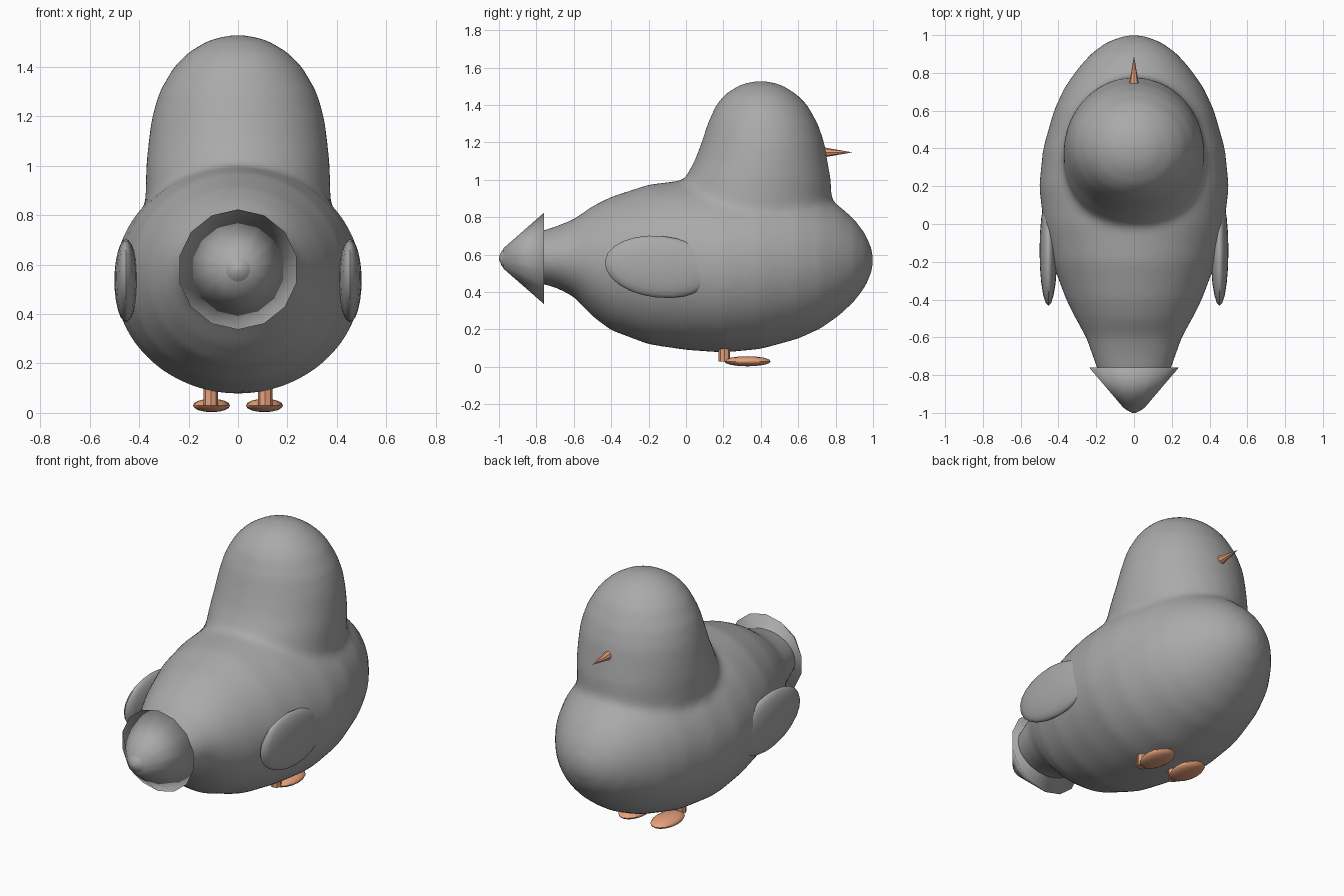
import bpy, bmesh, math
from mathutils import Matrix, Vector

if "Cube" in bpy.data.objects:
    bpy.data.objects.remove(bpy.data.objects["Cube"])


def material(name, color):
    m = bpy.data.materials.new(name)
    m.diffuse_color = (*color, 1)
    m.use_nodes = True
    m.node_tree.nodes["Principled BSDF"].inputs["Base Color"].default_value = m.diffuse_color
    return m


GREY = material("feather grey", (0.4, 0.4, 0.4))
ORANGE = material("soft orange", (0.8, 0.36, 0.2))


def finish(name, bm, mat, smooth=True, angle=60):
    me = bpy.data.meshes.new(name)
    bm.to_mesh(me)
    bm.free()
    ob = bpy.data.objects.new(name, me)
    bpy.context.collection.objects.link(ob)
    me.materials.append(mat)
    if smooth:
        bpy.ops.object.select_all(action='DESELECT')
        bpy.context.view_layer.objects.active = ob
        ob.select_set(True)
        bpy.ops.object.shade_smooth_by_angle(angle=math.radians(angle))
    return ob


def loft(bm, rings, n=48):
    """Skin ellipses given as (centre, axis_a, axis_b) and cap both ends."""
    loops = []
    for c, a, b in rings:
        loops.append([bm.verts.new(Vector(c) + math.cos(2 * math.pi * i / n) * Vector(a)
                                   + math.sin(2 * math.pi * i / n) * Vector(b)) for i in range(n)])
    for p, q in zip(loops, loops[1:]):
        for i in range(n):
            j = (i + 1) % n
            bm.faces.new((p[i], p[j], q[j], q[i]))
    bm.faces.new(loops[0][::-1])
    bm.faces.new(loops[-1])


def ellipsoid(name, centre, radii, mat, segs, rings, turn=0):
    bm = bmesh.new()
    bmesh.ops.create_uvsphere(bm, u_segments=segs, v_segments=rings, radius=1)
    bm.transform(Matrix.Translation(centre) @ Matrix.Rotation(turn, 4, 'X')
                 @ Matrix.Diagonal((*radii, 1)))
    return finish(name, bm, mat)


def cone(name, centre, r1, r2, depth, segs, mat, rot, smooth=True, flip=False, angle=60):
    bm = bmesh.new()
    bmesh.ops.create_cone(bm, cap_ends=True, segments=segs, radius1=r1, radius2=r2, depth=depth)
    bm.transform(Matrix.Translation(centre) @ Matrix.Rotation(rot, 4, 'X'))
    if flip:
        bmesh.ops.reverse_faces(bm, faces=bm.faces)
    return finish(name, bm, mat, smooth, angle)


# Body: sections along y (y, bottom, top, half width)
BODY = [(-0.80, .45, .72, .185), (-0.7, .425, .75, .22), (-0.6, .375, .79, .255),
        (-0.5, .27, .86, .31), (-0.4, .195, .91, .36), (-0.2, .12, .975, .435),
        (0, .09, 1.0, .48), (.2, .076, 1.0, .503), (.4, .095, 1.0, .482),
        (.6, .15, .97, .425), (.72, .205, .92, .37), (.82, .275, .86, .30),
        (.9, .35, .79, .23), (.96, .43, .71, .15), (.99, .50, .64, .075), (1.004, .56, .58, .01)]
# Head: sections along z (z, back, front, half width)
HEAD = [(.6, -.08, .74, .32), (.85, -.08, .78, .375), (1.0, -.01, .775, .372),
        (1.1, .045, .757, .362), (1.2, .083, .74, .348), (1.3, .115, .705, .318),
        (1.4, .16, .65, .26), (1.46, .21, .59, .2), (1.51, .29, .51, .115), (1.533, .39, .41, .01)]
bm = bmesh.new()
loft(bm, [((0, y, (b + t) / 2), (0, 0, (t - b) / 2), (w, 0, 0)) for y, b, t, w in BODY])
loft(bm, [((0, (b + f) / 2, z), (w, 0, 0), (0, (f - b) / 2, 0)) for z, b, f, w in HEAD])
bmesh.ops.recalc_face_normals(bm, faces=bm.faces)
body = finish("body", bm, GREY, False)
# Blend head into body
rm = body.modifiers.new("merge", 'REMESH')
rm.mode = 'VOXEL'
rm.voxel_size = 0.022
rm.use_smooth_shade = True
sm = body.modifiers.new("blend", 'SMOOTH')
sm.factor = 0.5
sm.iterations = 10

# Tail: inward-facing flared fan around a rounded tip
cone("tail_fan", (0, -0.868, .58), .243, .055, .215, 14, GREY, math.pi / 2, flip=True, angle=180)
bm = bmesh.new()
TIP = [(-.765, .17), (-.80, .188), (-.85, .155), (-.90, .115), (-.95, .072), (-.985, .04), (-1, .008)]
loft(bm, [((0, y, .58), (0, 0, r), (r, 0, 0)) for y, r in TIP], 24)
bmesh.ops.recalc_face_normals(bm, faces=bm.faces)
finish("tail_tip", bm, GREY)

# Beak
cone("beak", (0, .815, 1.147), .026, 0, .15, 8, ORANGE, -math.pi / 2, smooth=False)

# Wings, legs and feet on both sides
for side, s in (("left", -1), ("right", 1)):
    ellipsoid(side + "_wing", (s * .453, -.14, .535), (.047, .295, .165), GREY, 20, 12, math.radians(-6))
    cone(side + "_leg", (s * .11, .205, .07), .03, .03, .08, 8, ORANGE, 0, smooth=False)
    ellipsoid(side + "_foot", (s * .107, .328, .03), (.075, .125, .027), ORANGE, 16, 8)
